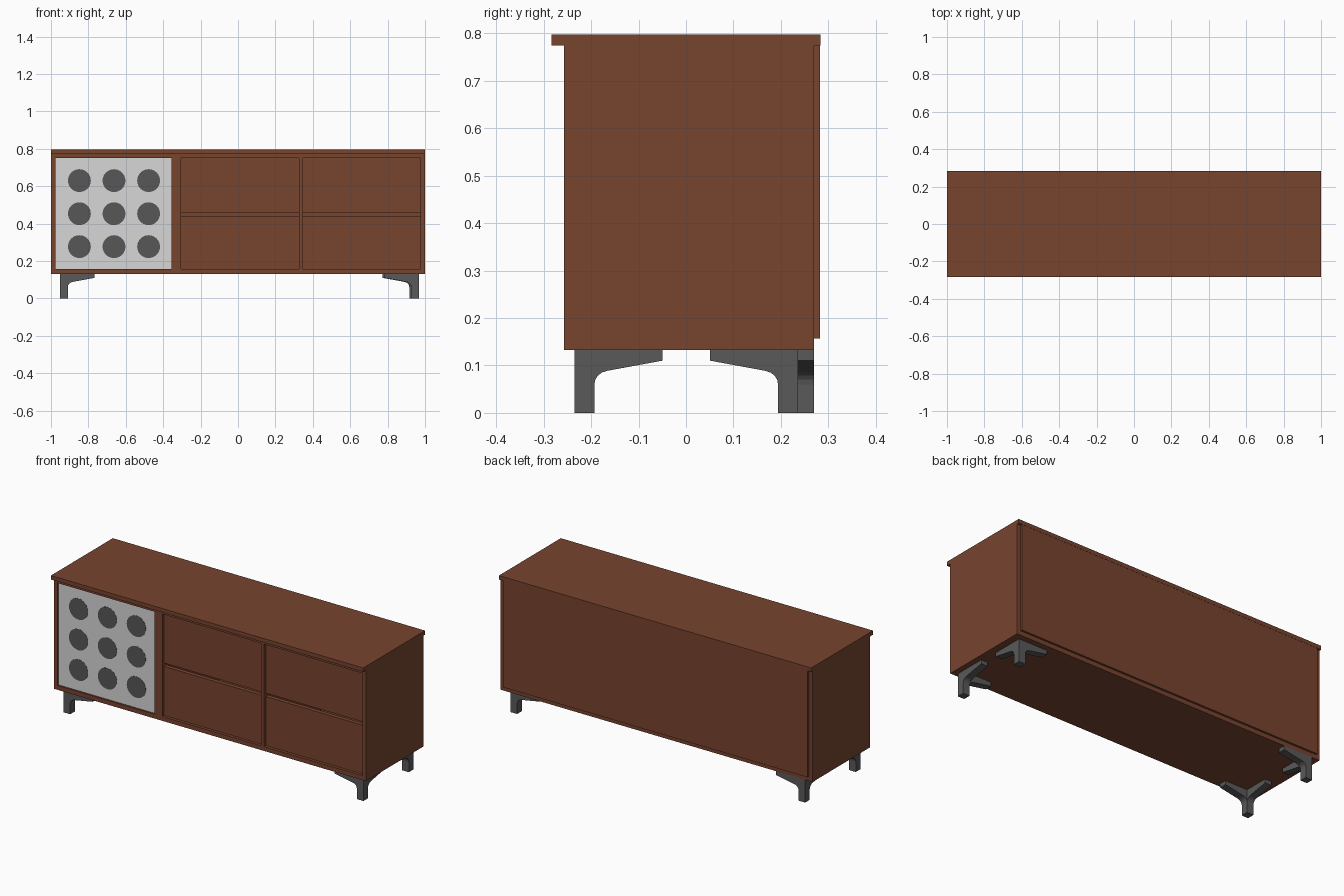
import bpy, bmesh, math
from mathutils import Vector, Matrix

if "Cube" in bpy.data.objects:
    bpy.data.objects.remove(bpy.data.objects["Cube"])


def material(name, rgb):
    m = bpy.data.materials.new(name)
    m.diffuse_color = (*rgb, 1)
    m.use_nodes = True
    m.node_tree.nodes["Principled BSDF"].inputs["Base Color"].default_value = m.diffuse_color
    return m


WOOD = material("brown wood", (0.185, 0.058, 0.028))
LIGHT = material("light grey panel", (0.68, 0.68, 0.68))
DARK = material("dark grey dots", (0.095, 0.095, 0.095))
METAL = material("dark grey metal", (0.10, 0.10, 0.10))


def finish(bm, name, mat):
    bmesh.ops.recalc_face_normals(bm, faces=bm.faces)
    me = bpy.data.meshes.new(name)
    bm.to_mesh(me)
    bm.free()
    me.materials.append(mat)
    ob = bpy.data.objects.new(name, me)
    bpy.context.collection.objects.link(ob)
    return ob


def box(name, lo, hi, mat):
    lo, hi = Vector(lo), Vector(hi)
    bm = bmesh.new()
    m = Matrix.Translation((lo + hi) / 2) @ Matrix.Diagonal((*(hi - lo), 1))
    bmesh.ops.create_cube(bm, size=1, matrix=m)
    return finish(bm, name, mat)


FRONT, BACK = -0.257, 0.27
Z0, Z1 = 0.157, 0.75                      # inside of the front openings
BOTTOM, TOP = 0.132, 0.774                # outside of the carcass
SIDE = 0.976                              # inner face of the side boards
DOOR = (-SIDE, -0.355)
COLS = [(-0.305, 0.326), (0.347, SIDE)]
ROWS = [(Z0, 0.44), (0.46, Z1)]

# Hollow carcass made of boards
box("left_side_board", (-1, FRONT, BOTTOM), (-SIDE, BACK, TOP), WOOD)
box("right_side_board", (SIDE, FRONT, BOTTOM), (1, BACK, TOP), WOOD)
box("bottom_board", (-SIDE, FRONT, BOTTOM), (SIDE, BACK, Z0), WOOD)
box("upper_board", (-SIDE, FRONT, Z1), (SIDE, BACK - 0.012, TOP), WOOD)
box("left_partition", (DOOR[1], FRONT, Z0), (COLS[0][0], BACK - 0.012, Z1), WOOD)
box("right_partition", (COLS[0][1], FRONT, Z0), (COLS[1][0], BACK - 0.012, Z1), WOOD)

# Overhanging top and back panel
box("table_top", (-1, -0.283, TOP), (1, 0.283, 0.797), WOOD)
box("back_panel", (-SIDE, BACK - 0.012, Z0), (SIDE, 0.282, TOP), WOOD)

# Drawer fronts with a groove between upper and lower
for i, (x0, x1) in enumerate(COLS):
    for j, (z0, z1) in enumerate(ROWS):
        box(f"drawer_front_{i}{j}", (x0, FRONT + 0.017, z0),
            (x1, FRONT + 0.041, z1), WOOD)

# Pale door with a 3 x 3 pattern of dark dots
FACE = FRONT + 0.01
box("door_panel", (DOOR[0], FACE, Z0), (DOOR[1], FACE + 0.024, Z1), LIGHT)
bm = bmesh.new()
for x in (-0.848, -0.663, -0.478):
    for z in (0.277, 0.453, 0.63):
        m = Matrix.Translation((x, FACE, z)) @ Matrix.Rotation(math.pi / 2, 4, 'X')
        bmesh.ops.create_cone(bm, cap_ends=True, segments=40, radius1=0.061,
                              radius2=0.061, depth=0.002, matrix=m)
finish(bm, "door_dots", DARK)

# Legs: a square post with two tapering curved brackets
T = 0.042
profile = [(0, 0), (T, 0), (T, 0.06)]
profile += [(T + 0.032 * (1 - math.cos(a)), 0.06 + 0.029 * math.sin(a))
            for a in (math.radians(d) for d in (20, 40, 60, 80))]
profile += [(0.185, 0.11), (0.185, BOTTOM), (0, BOTTOM)]


def leg(name, sx, sy, ox, oy):
    bm = bmesh.new()
    for along_x in (True, False):
        rings = []
        for t in (0, T):
            ring = []
            for u, z in profile:
                dx, dy = (u, t) if along_x else (t, u)
                ring.append(bm.verts.new((sx * (ox - dx), sy * (oy - dy), z)))
            rings.append(ring)
        a, b = rings
        bm.faces.new(a)
        bm.faces.new(b)
        for i in range(len(a)):
            k = (i + 1) % len(a)
            bm.faces.new((a[i], a[k], b[k], b[i]))
    finish(bm, name, METAL)


leg("front_left_leg", -1, -1, 0.952, 0.235)
leg("front_right_leg", 1, -1, 0.968, 0.235)
leg("back_left_leg", -1, 1, 0.952, 0.27)
leg("back_right_leg", 1, 1, 0.958, 0.236)
